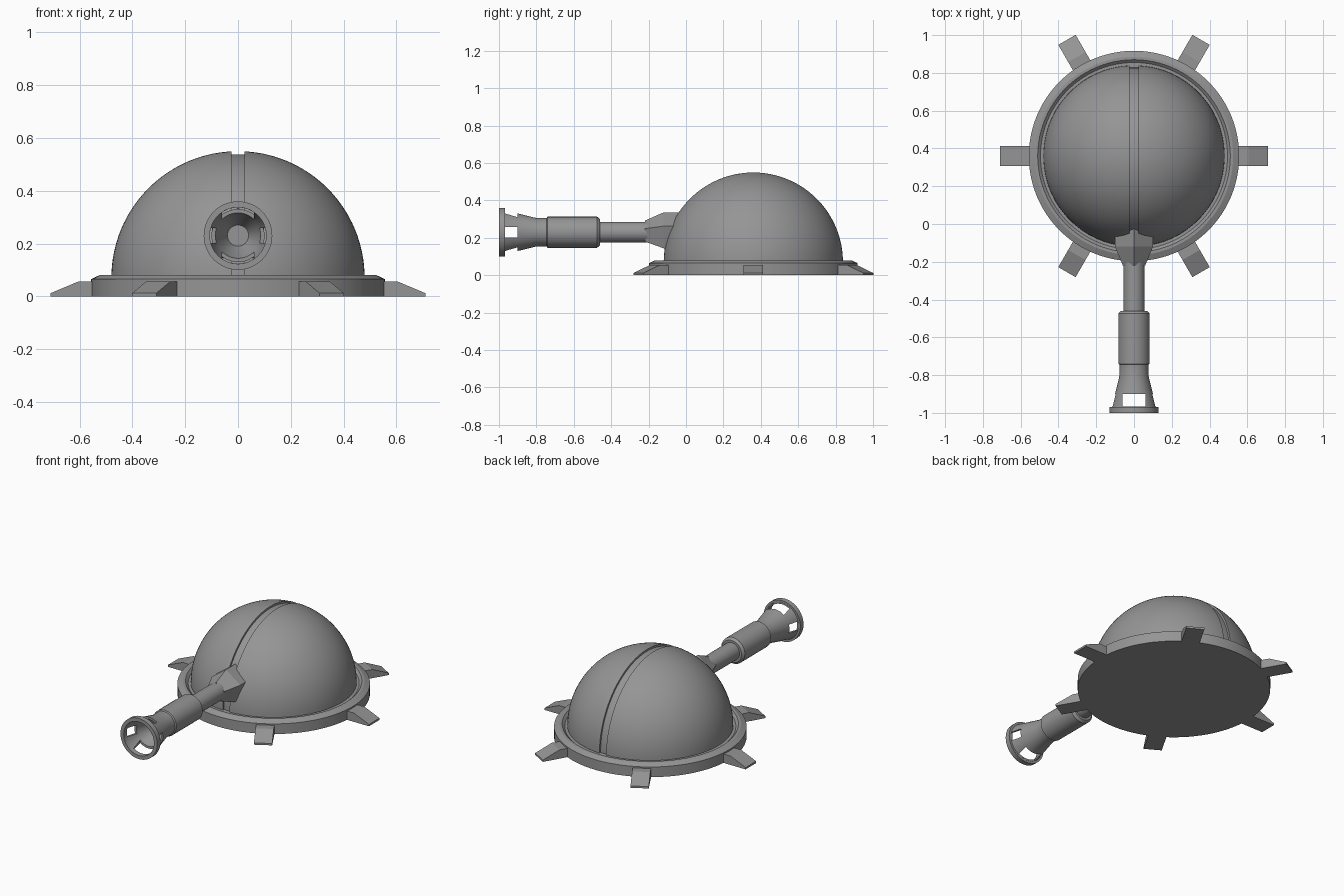
import bpy, bmesh
from math import cos, sin, pi, radians
from mathutils import Matrix, Vector

cube = bpy.data.objects.get("Cube")
if cube:
    bpy.data.objects.remove(cube, do_unlink=True)

CENTRE = Vector((0, 0.36, 0))   # middle of the dome
AXIS_Z = 0.23                   # height of the barrel axis

grey = bpy.data.materials.new("steel_grey")
grey.use_nodes = True
colour = (0.3, 0.3, 0.3, 1)
grey.diffuse_color = colour
grey.node_tree.nodes["Principled BSDF"].inputs["Base Color"].default_value = colour


def finish(name, bm, smooth=True):
    bmesh.ops.recalc_face_normals(bm, faces=bm.faces)
    mesh = bpy.data.meshes.new(name)
    bm.to_mesh(mesh)
    bm.free()
    obj = bpy.data.objects.new(name, mesh)
    bpy.context.collection.objects.link(obj)
    mesh.materials.append(grey)
    if smooth:
        shade(obj)
    return obj


def activate(obj):
    bpy.ops.object.select_all(action='DESELECT')
    obj.select_set(True)
    bpy.context.view_layer.objects.active = obj


def shade(obj):
    activate(obj)
    bpy.ops.object.shade_smooth_by_angle(angle=radians(20))


def lathe(profile, steps):
    """Spin a (radius, height) profile that starts and ends on the z axis."""
    bm = bmesh.new()
    verts = [bm.verts.new((r, 0, h)) for r, h in profile]
    edges = [bm.edges.new(pair) for pair in zip(verts, verts[1:])]
    bmesh.ops.spin(bm, geom=verts + edges, cent=(0, 0, 0), axis=(0, 0, 1),
                   angle=2 * pi, steps=steps, use_duplicate=False)
    bmesh.ops.remove_doubles(bm, verts=bm.verts, dist=0.0005)
    return bm


def hemisphere(radius, z):
    """Spherical cap whose profile is an arc, closed underneath."""
    n = 32
    arc = [(radius * cos(i * pi / 2 / n), radius * sin(i * pi / 2 / n)) for i in range(n)]
    bm = lathe([(0, 0)] + arc + [(0, radius)], 96)
    bmesh.ops.translate(bm, verts=bm.verts, vec=CENTRE + Vector((0, 0, z)))
    return bm


def along_barrel(bm):
    """Turn the z axis to point forward, at barrel height."""
    bm.transform(Matrix.Translation((0, 0, AXIS_Z)) @ Matrix.Rotation(pi / 2, 4, 'X'))


# Base plate with chamfered rim and recessed seat
bm = lathe([(0, 0), (0.557, 0), (0.557, 0.065), (0.525, 0.08), (0.51, 0.08),
            (0.495, 0.066), (0, 0.066)], 96)
bmesh.ops.translate(bm, verts=bm.verts, vec=CENTRE)
finish("base_ring", bm)

# Six sloping feet
for i in range(6):
    bm = bmesh.new()
    side = [(0.52, 0), (0.71, 0), (0.71, 0.012), (0.605, 0.056), (0.52, 0.056)]
    face = bm.faces.new([bm.verts.new((r, -0.053, z)) for r, z in side])
    ext = bmesh.ops.extrude_face_region(bm, geom=[face])
    bmesh.ops.translate(bm, vec=(0, 0.106, 0),
                        verts=[v for v in ext["geom"] if isinstance(v, bmesh.types.BMVert)])
    bm.transform(Matrix.Translation(CENTRE) @ Matrix.Rotation(i * pi / 3, 4, 'Z'))
    finish(f"foot_{i + 1}", bm, smooth=False)

# Dome shells either side of the elevation slot
for name, s in (("dome_left", 1), ("dome_right", -1)):
    bm = hemisphere(0.48, 0.07)
    cut = bmesh.ops.bisect_plane(bm, geom=bm.verts[:] + bm.edges[:] + bm.faces[:],
                                 plane_co=(s * 0.024, 0, 0), plane_no=(-s, 0, 0),
                                 clear_outer=True)
    rim = [e for e in cut["geom_cut"] if isinstance(e, bmesh.types.BMEdge)]
    bmesh.ops.holes_fill(bm, edges=rim, sides=0)
    finish(name, bm)

# Slot floor
finish("slot_floor", hemisphere(0.468, 0.07))

# Five-sided tapered mantlet, one corner up
bm = bmesh.new()
rings = []
for y, r in ((-0.22, 0.062), (-0.12, 0.106), (0.1, 0.106)):
    rings.append([bm.verts.new((r * cos(pi / 2 + k * 2 * pi / 5), y,
                                AXIS_Z + r * sin(pi / 2 + k * 2 * pi / 5))) for k in range(5)])
for a, b in zip(rings, rings[1:]):
    for k in range(5):
        j = (k + 1) % 5
        bm.faces.new((a[k], a[j], b[j], b[k]))
bm.faces.new(rings[0])
bm.faces.new(rings[-1])
finish("mantlet", bm, smooth=False)

# Barrel tube and thicker sleeve
bm = lathe([(0, -0.1), (0.056, -0.1), (0.056, 0.47), (0, 0.47)], 48)
along_barrel(bm)
finish("barrel", bm)
bm = lathe([(0, 0.46), (0.07, 0.46), (0.083, 0.475), (0.083, 0.74), (0.076, 0.745),
            (0.076, 0.76), (0, 0.76)], 48)
along_barrel(bm)
finish("sleeve", bm)

# Flared hollow muzzle with end ring
bm = lathe([(0, 0.75), (0.076, 0.75), (0.076, 0.8), (0.117, 0.968), (0.13, 0.968),
            (0.13, 1.0), (0.107, 1.0), (0.107, 0.968), (0.08, 0.88),
            (0.04, 0.8), (0, 0.8)], 48)
along_barrel(bm)
muzzle = finish("muzzle", bm, smooth=False)

# Four vents: wide above and below, narrow at the sides
for size in ((0.12, 0.067, 0.4), (0.4, 0.067, 0.056)):
    bm = bmesh.new()
    bmesh.ops.create_cube(bm, size=1)
    bm.transform(Matrix.Translation((0, -0.934, AXIS_Z)) @ Matrix.Diagonal((*size, 1)))
    cutter = finish("vent_cutter", bm, smooth=False)
    cutter.hide_render = True
    mod = muzzle.modifiers.new("vents", 'BOOLEAN')
    mod.operation = 'DIFFERENCE'
    mod.solver = 'EXACT'
    mod.object = cutter
    activate(muzzle)
    bpy.ops.object.modifier_apply(modifier=mod.name)
    bpy.data.objects.remove(cutter, do_unlink=True)
shade(muzzle)
